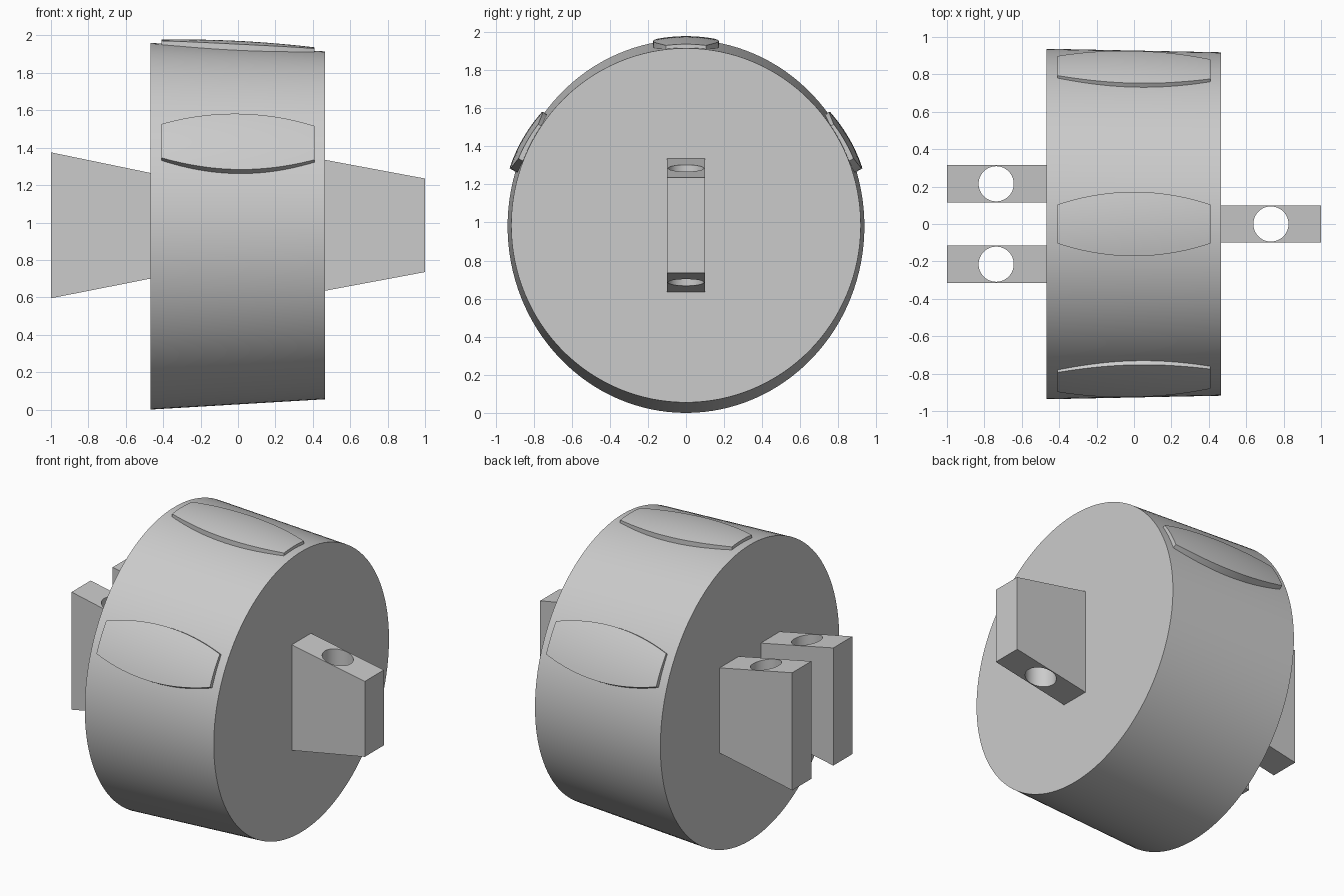
import bpy, bmesh, math
from mathutils import Matrix, Vector

cube = bpy.data.objects.get("Cube")
if cube:
    bpy.data.objects.remove(cube, do_unlink=True)

grey = bpy.data.materials.new("light_grey")
colour = (0.6, 0.6, 0.6, 1)
grey.diffuse_color = colour
grey.use_nodes = True
grey.node_tree.nodes["Principled BSDF"].inputs["Base Color"].default_value = colour


def make(name, bm, smooth=True):
    bmesh.ops.recalc_face_normals(bm, faces=bm.faces)
    mesh = bpy.data.meshes.new(name)
    bm.to_mesh(mesh)
    bm.free()
    obj = bpy.data.objects.new(name, mesh)
    bpy.context.collection.objects.link(obj)
    mesh.materials.append(grey)
    if smooth:
        shade(obj)
    return obj


def shade(obj):
    bpy.ops.object.select_all(action="DESELECT")
    obj.select_set(True)
    bpy.context.view_layer.objects.active = obj
    bpy.ops.object.shade_smooth_by_angle(angle=math.radians(30))


# Drum: tapered elliptical body lying along x
def build_drum(sides=128):
    bm = bmesh.new()
    rings = []
    for x, ry, rz, cz in ((-0.468, 0.937, 0.98, 0.98), (0.465, 0.918, 0.93, 0.985)):
        ring = []
        for i in range(sides):
            a = math.tau * i / sides
            ring.append(bm.verts.new((x, ry * math.sin(a), cz + rz * math.cos(a))))
        bm.faces.new(ring)
        rings.append(ring)
    for i in range(sides):
        j = (i + 1) % sides
        bm.faces.new((rings[0][i], rings[0][j], rings[1][j], rings[1][i]))
    make("drum", bm)


# Grip pad: barrel-shaped slab with a gently domed top
def build_pad(name, base, angle, slope, nu=24, nv=12):
    bm = bmesh.new()
    half_length, half_width, depth = 0.41, 0.172, 0.06
    place = Matrix.Translation(base) @ Matrix.Rotation(angle, 4, "X")
    layers = []
    for drop in (0, depth):
        grid = []
        for i in range(nu + 1):
            u = 2 * i / nu - 1
            width = half_width - 0.068 * u * u
            row = []
            for j in range(nv + 1):
                y = width * (2 * j / nv - 1)
                x = u * half_length
                z = 0.033 - 0.014 * u * u - 0.6 * y * y - slope * x - drop
                row.append(bm.verts.new(place @ Vector((x, y, z))))
            grid.append(row)
        for i in range(nu):
            for j in range(nv):
                bm.faces.new((grid[i][j], grid[i + 1][j], grid[i + 1][j + 1], grid[i][j + 1]))
        layers.append(grid)
    # Side walls joining the two layers
    rim = [e for e in bm.edges if e.is_boundary]
    bmesh.ops.bridge_loops(bm, edges=rim)
    make(name, bm)


# Lug: trapezoid plate with a vertical pin hole
def build_lug(name, y, inner, outer, hole_x, half=0.1):
    bm = bmesh.new()
    outline = [(inner[0], inner[1]), (outer[0], outer[1]), (outer[0], outer[2]), (inner[0], inner[2])]
    face = bm.faces.new([bm.verts.new((x, y - half, z)) for x, z in outline])
    extruded = bmesh.ops.extrude_face_region(bm, geom=[face])["geom"]
    moved = [v for v in extruded if isinstance(v, bmesh.types.BMVert)]
    bmesh.ops.translate(bm, verts=moved, vec=(0, 2 * half, 0))
    lug = make(name, bm, smooth=False)

    cut = bmesh.new()
    bmesh.ops.create_cone(cut, cap_ends=True, segments=48, radius1=0.094, radius2=0.094,
                          depth=2, matrix=Matrix.Translation((hole_x, y, 1)))
    cutter = make("hole_cutter", cut, smooth=False)
    cutter.hide_render = True
    mod = lug.modifiers.new("pin_hole", "BOOLEAN")
    mod.operation = "DIFFERENCE"
    mod.solver = "EXACT"
    mod.object = cutter
    bpy.context.view_layer.objects.active = lug
    bpy.ops.object.modifier_apply(modifier=mod.name)
    bpy.data.objects.remove(cutter, do_unlink=True)
    shade(lug)


build_drum()
build_pad("top_pad", (0, 0, 1.938), 0, 0.05)
for side, label in ((-1, "front"), (1, "back")):
    build_pad(label + "_pad", (0, side * 0.826, 1.425), -side * math.radians(60), 0.025)
    build_lug(label + "_right_lug", side * 0.215, (-0.468, 0.70, 1.265), (-1, 0.595, 1.375), -0.737)
build_lug("left_lug", 0, (0.465, 0.635, 1.335), (1, 0.735, 1.235), 0.732)
